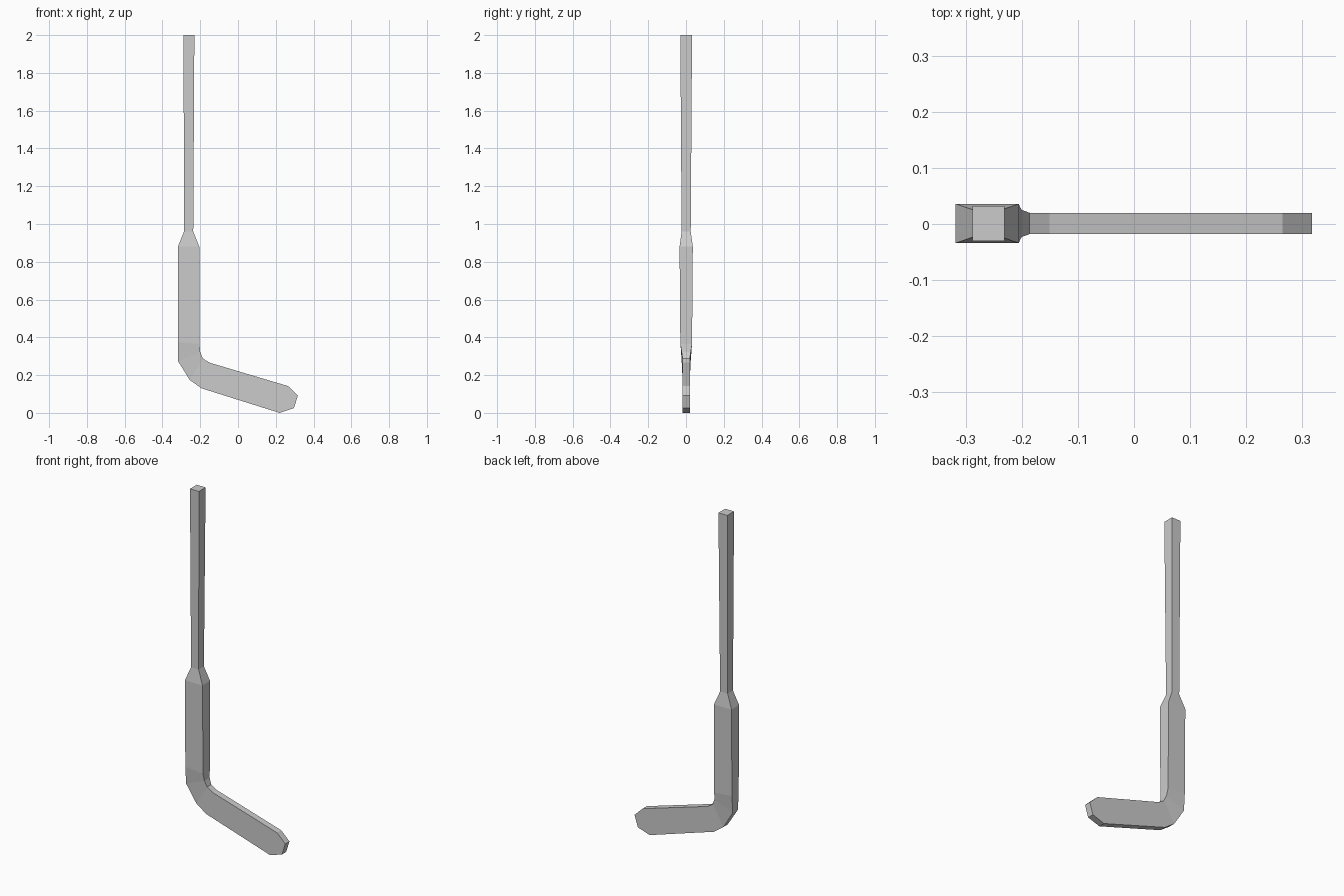
import bpy, bmesh

if "Cube" in bpy.data.objects:
    bpy.data.objects.remove(bpy.data.objects["Cube"])

# Rectangular sections down the stick: outer (x, z), inner (x, z), half thickness
SECTIONS = [
    ((-0.288, 2.0), (-0.231, 2.0), 0.031),       # grip end
    ((-0.286, 0.96), (-0.237, 0.96), 0.024),     # bottom of shaft
    ((-0.318, 0.88), (-0.205, 0.88), 0.035),     # shoulder of paddle
    ((-0.318, 0.375), (-0.204, 0.365), 0.031),   # bottom of paddle
    ((-0.318, 0.275), (-0.200, 0.322), 0.024),   # bend
    ((-0.256, 0.175), (-0.186, 0.288), 0.019),
    ((-0.193, 0.13), (-0.151, 0.266), 0.019),    # heel of blade
    ((0.22, 0.0), (0.265, 0.142), 0.019),        # toe of blade
    ((0.296, 0.025), (0.317, 0.092), 0.019),     # tip
]


def loft(name, sections):
    bm = bmesh.new()
    rings = []
    for (ox, oz), (ix, iz), t in sections:
        rings.append([bm.verts.new(p) for p in (
            (ox, -t, oz), (ix, -t, iz), (ix, t, iz), (ox, t, oz))])
    for a, b in zip(rings, rings[1:]):
        for i in range(4):
            j = (i + 1) % 4
            bm.faces.new((a[i], b[i], b[j], a[j]))
    bm.faces.new(rings[0])
    bm.faces.new(rings[-1][::-1])
    bmesh.ops.recalc_face_normals(bm, faces=bm.faces[:])
    mesh = bpy.data.meshes.new(name)
    bm.to_mesh(mesh)
    bm.free()
    obj = bpy.data.objects.new(name, mesh)
    bpy.context.collection.objects.link(obj)
    return obj


# Whole stick: shaft, paddle and angled blade in one skin
stick = loft("hockey_stick", SECTIONS)
stick.location.y = 0.001
